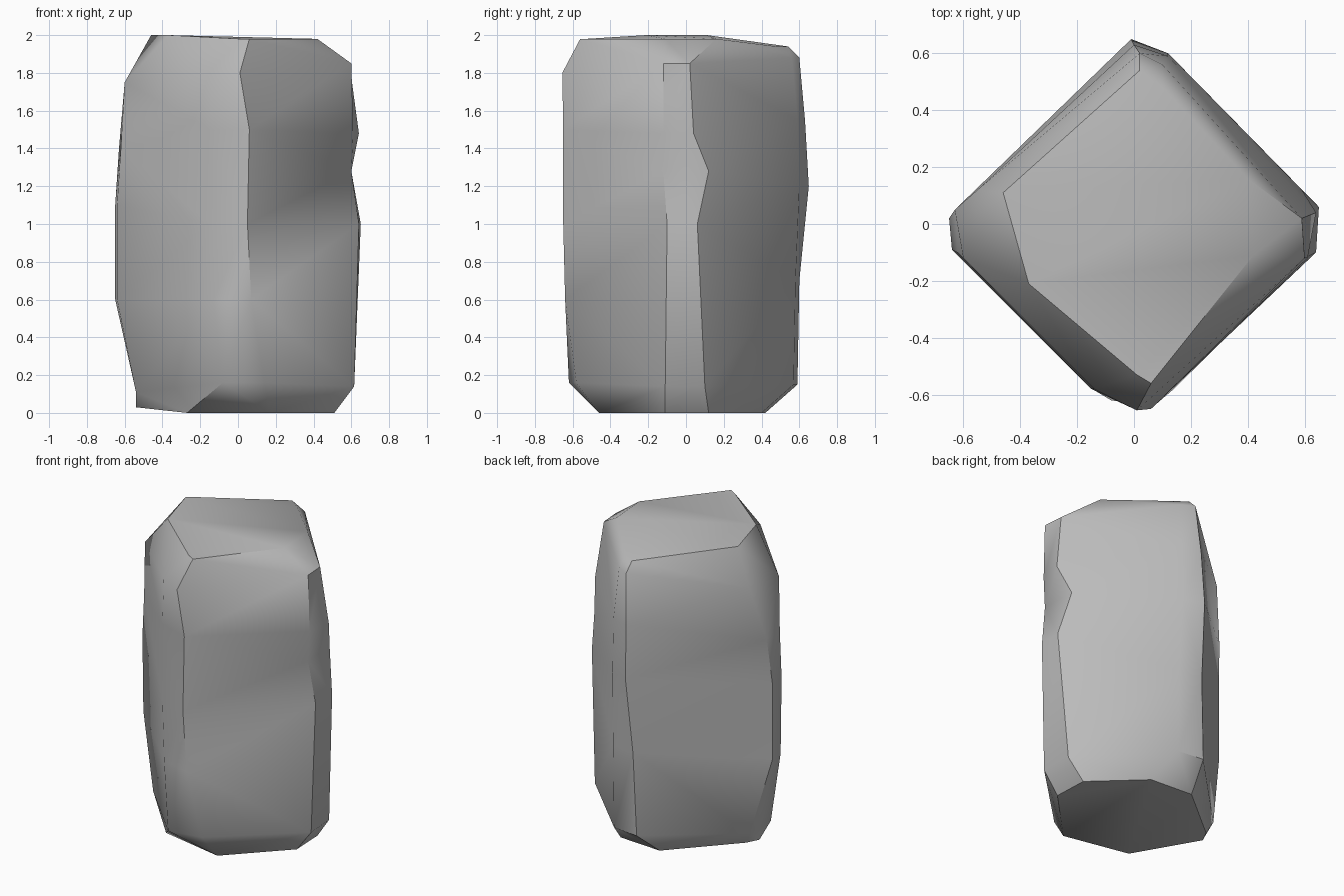
import bpy
import bmesh
import math
from mathutils import Vector

default_cube = bpy.data.objects.get("Cube")
if default_cube:
    bpy.data.objects.remove(default_cube, do_unlink=True)


def make_material(name, color):
    material = bpy.data.materials.new(name)
    material.use_nodes = True
    material.diffuse_color = color
    shader = material.node_tree.nodes["Principled BSDF"]
    shader.inputs["Base Color"].default_value = color
    shader.inputs["Roughness"].default_value = 0.9
    return material


# Each worn corner of the block has two rails, listed from foot to top:
# height, reach and sideways offset of the first rail, then of the second.
right_corner = [
    (0, .51, -.11, .5, .12), (.14, .615, -.11, .6, .1),
    (1, .64, -.1, .65, .06), (1.28, .6, -.12, .59, .12),
    (1.48, .61, -.12, .64, .04), (1.85, .6, -.12, .59, .02),
    (1.98, .42, -.11, .4, .16)]
back_corner = [
    (0, .4, -.2, .42, .1), (.15, .57, -.13, .59, .05),
    (.7, .58, -.13, .6, .03), (1.2, .6, -.12, .65, .01),
    (1.55, .59, -.12, .63, 0), (1.88, .56, -.1, .6, -.02),
    (1.94, .48, -.1, .54, -.02)]
left_corner = [
    (.03, .5, -.08, .54, 0), (.11, .54, -.1, .54, .12),
    (.6, .65, -.02, .64, .08), (1.1, .65, -.02, .64, .09),
    (1.4, .63, -.05, .62, .1), (1.75, .55, -.12, .6, .12),
    (2, .46, -.11, .37, .21)]
front_corner = [
    (0, .37, -.27, .46, .17), (.16, .62, -.08, .58, .14),
    (.6, .59, -.13, .64, .07), (1, .58, -.15, .65, .05),
    (1.5, .58, -.15, .65, .06), (1.8, .58, -.14, .655, .01),
    (1.98, .53, .01, .56, .06)]


def corner_rails(profile, angle):
    """Turn one corner profile into its two vertical rails of points."""
    outward = Vector((math.cos(angle), math.sin(angle), 0))
    sideways = Vector((-outward.y, outward.x, 0))
    first_rail, second_rail = [], []
    for height, reach_a, side_a, reach_b, side_b in profile:
        lift = Vector((0, 0, height))
        first_rail.append(outward * reach_a + sideways * side_a + lift)
        second_rail.append(outward * reach_b + sideways * side_b + lift)
    return [first_rail, second_rail]


def build_stone(name, corners, material):
    """Bridge the rails of all corners into a closed block."""
    mesh_builder = bmesh.new()
    rails = []
    for index, profile in enumerate(corners):
        for rail in corner_rails(profile, index * math.pi / 2):
            rails.append([mesh_builder.verts.new(point) for point in rail])

    # Walls and chamfered corners
    for index, rail in enumerate(rails):
        following = rails[(index + 1) % len(rails)]
        for level in range(len(rail) - 1):
            mesh_builder.faces.new((rail[level], following[level],
                                    following[level + 1], rail[level + 1]))

    # Foot and top caps
    mesh_builder.faces.new([rail[0] for rail in reversed(rails)])
    mesh_builder.faces.new([rail[-1] for rail in rails])
    bmesh.ops.recalc_face_normals(mesh_builder, faces=mesh_builder.faces[:])
    bmesh.ops.triangulate(mesh_builder, faces=mesh_builder.faces[:])

    mesh = bpy.data.meshes.new(name)
    mesh_builder.to_mesh(mesh)
    mesh_builder.free()
    mesh.materials.append(material)
    stone = bpy.data.objects.new(name, mesh)
    bpy.context.collection.objects.link(stone)
    return stone


stone_gray = make_material("stone_gray", (0.5, 0.5, 0.5, 1))
stone_block = build_stone(
    "stone_block",
    [right_corner, back_corner, left_corner, front_corner],
    stone_gray)

# Soft shading over shallow bends, crisp edges at the chipped corners
bpy.ops.object.select_all(action="DESELECT")
stone_block.select_set(True)
bpy.context.view_layer.objects.active = stone_block
bpy.ops.object.shade_smooth_by_angle(angle=math.radians(40))
